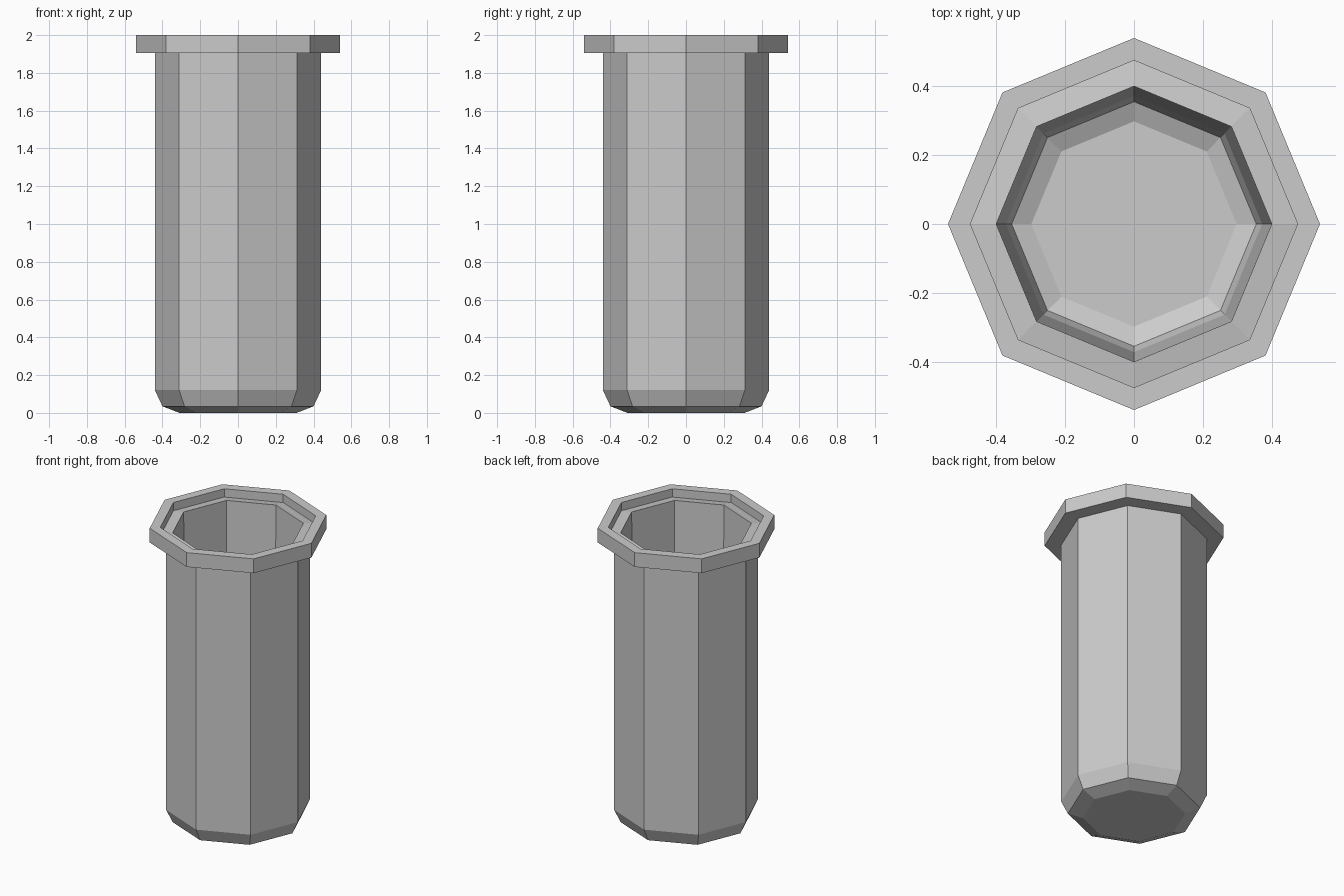
import bpy, bmesh, math

if "Cube" in bpy.data.objects:
    bpy.data.objects.remove(bpy.data.objects["Cube"])

SIDES = 8

# Cross-section (radius, height): outer base, up the wall, over the rim, down the inside
profile = [
    (0.31, 0.00), (0.40, 0.035), (0.44, 0.12), (0.44, 1.905),   # outer body
    (0.54, 1.905), (0.54, 2.00), (0.475, 2.00),                 # flange
    (0.475, 1.945), (0.40, 1.957),                              # recessed ledge
    (0.372, 0.14), (0.355, 0.085), (0.298, 0.06),               # inside wall and floor
]


def lathe(name, points, sides):
    """Revolve a profile into a closed faceted solid."""
    bm = bmesh.new()
    rings = []
    for r, z in points:
        rings.append([bm.verts.new((r * math.cos(i * math.tau / sides),
                                    r * math.sin(i * math.tau / sides), z))
                      for i in range(sides)])
    for a, b in zip(rings, rings[1:]):
        for i in range(sides):
            j = (i + 1) % sides
            bm.faces.new((a[i], a[j], b[j], b[i]))
    # Underside and inner floor
    bm.faces.new(rings[0][::-1])
    bm.faces.new(rings[-1])
    bmesh.ops.recalc_face_normals(bm, faces=bm.faces)
    mesh = bpy.data.meshes.new(name)
    bm.to_mesh(mesh)
    bm.free()
    obj = bpy.data.objects.new(name, mesh)
    bpy.context.collection.objects.link(obj)
    return obj


# Hollow flanged tube
lathe("flanged_tube", profile, SIDES)
